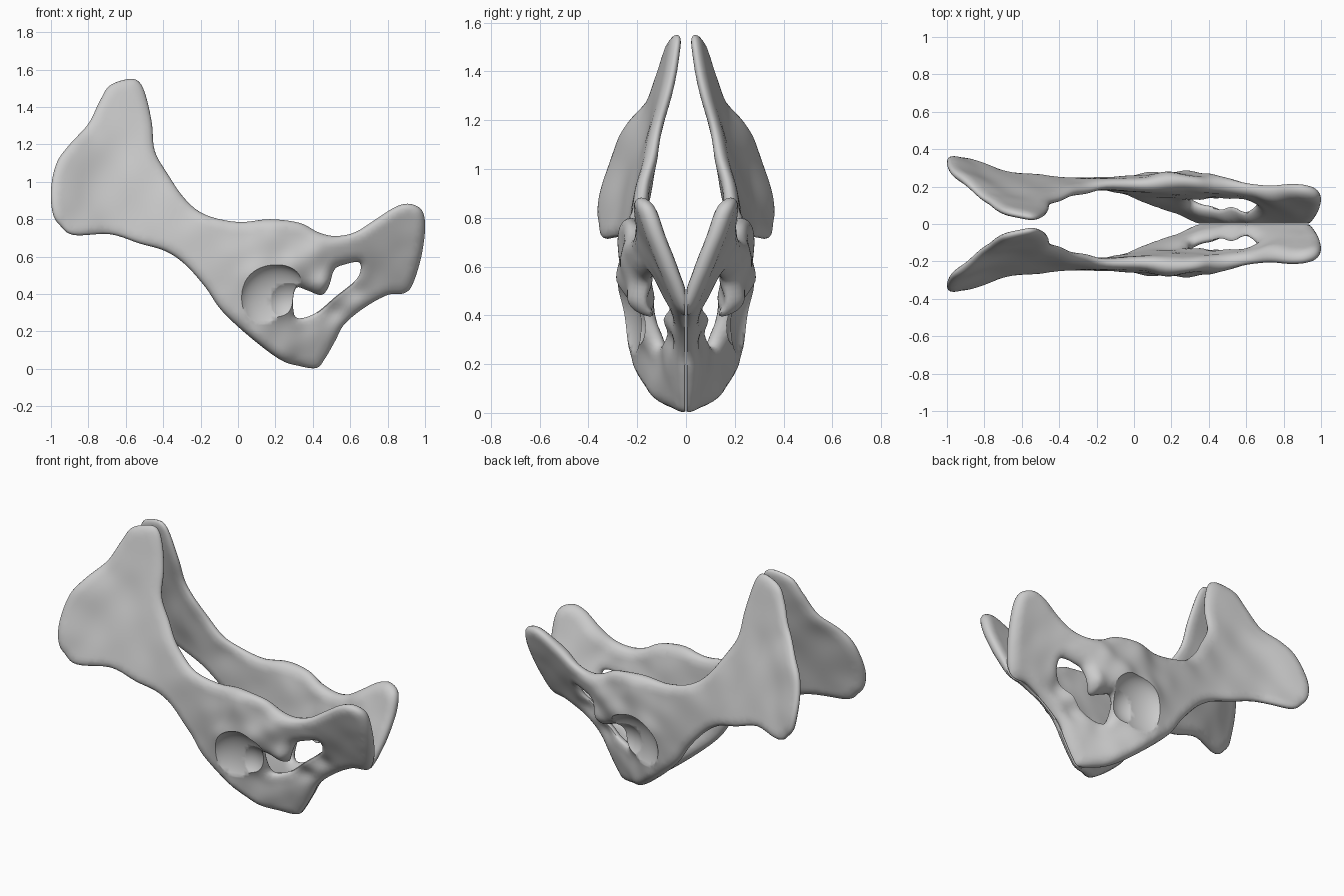
import bpy, bmesh, math
from mathutils import Vector, Matrix
from mathutils.geometry import delaunay_2d_cdt, intersect_point_line

cube = bpy.data.objects.get("Cube")
if cube:
    bpy.data.objects.remove(cube, do_unlink=True)

# Side outline of one hip bone (x, z), wing first, then lower edge, rear end and upper edge
OUTLINE = [
    (-.58, 1.55), (-.685, 1.515), (-.74, 1.43), (-.8, 1.31), (-.9, 1.2), (-.97, 1.1),
    (-1, .96), (-.99, .83), (-.95, .765), (-.877, .715), (-.685, .72), (-.525, .67),
    (-.39, .63), (-.285, .56), (-.177, .44), (-.086, .31), (.064, .17), (.224, .05),
    (.33, .015), (.42, .005), (.465, .055), (.52, .15), (.57, .24), (.68, .33),
    (.8, .395), (.89, .405), (.935, .455), (.98, .6), (1, .75), (.985, .845),
    (.92, .882), (.84, .865), (.73, .795), (.625, .73), (.52, .71), (.43, .73),
    (.33, .78), (.17, .8), (0, .785), (-.177, .825), (-.285, .91), (-.375, 1.04),
    (-.445, 1.165), (-.46, 1.31), (-.49, 1.45), (-.525, 1.53)]

# Opening between the lower and rear branches, with the hook of the socket rim
OPENING = [
    (.31, .275), (.295, .375), (.315, .435), (.37, .42), (.445, .395), (.485, .44),
    (.515, .53), (.57, .558), (.645, .57), (.655, .525), (.625, .47), (.52, .385), (.41, .295)]

# Depth guides: x, z, middle of the bone in y, half thickness
WING = [
    (-.6, 1.52, .05, .024), (-.74, 1.4, .095, .028), (-.48, 1.35, .067, .026),
    (-.8, 1.28, .14, .026), (-.9, 1.17, .23, .03), (-.65, 1.15, .14, .025),
    (-.44, 1.13, .125, .026), (-.98, .9, .33, .03), (-.75, .95, .225, .025),
    (-.5, .9, .18, .035), (-.9, .74, .33, .03), (-.65, .74, .25, .03),
    (-.3, .9, .18, .03), (-.35, .7, .21, .035)]
BODY = [
    (-.15, .75, .215, .03), (-.15, .5, .215, .035), (0, .6, .215, .045), (.2, .68, .22, .06),
    (.3, .75, .22, .04), (0, .77, .21, .035), (.1, .5, .215, .065), (.3, .54, .215, .07),
    (.42, .6, .21, .055), (.47, .45, .195, .04), (.5, .6, .185, .045), (-.06, .32, .2, .04),
    (.04, .3, .185, .055), (.12, .18, .15, .06), (.2, .38, .2, .065)]
BRANCHES = [
    (.28, .25, .11, .04), (.36, .24, .07, .035), (.25, .1, .1, .05), (.33, .03, .04, .04),
    (.42, .03, .012, .03), (.42, .18, .045, .04), (.53, .2, .012, .035), (.5, .31, .03, .025),
    (.62, .32, .012, .035), (.6, .42, .035, .022), (.71, .5, .07, .03), (.85, .42, .012, .03),
    (.58, .6, .17, .032), (.64, .66, .165, .035), (.75, .73, .15, .045), (.9, .84, .17, .04),
    (.97, .72, .12, .04), (.93, .5, .032, .037), (.95, .6, .073, .04), (.85, .62, .09, .04)]
GUIDES = WING + BODY + BRANCHES
SPACING = .018
ROUNDING = .05
INSETS = (.004, .012, .024)


def smooth_loop(points, steps=5):
    """Closed Catmull-Rom curve through the points."""
    pts = [Vector(p) for p in points]
    loop = []
    for i, b in enumerate(pts):
        a, c, d = pts[i - 1], pts[(i + 1) % len(pts)], pts[(i + 2) % len(pts)]
        for s in range(steps):
            t = s / steps
            loop.append(b + t * .5 * ((c - a) + t * ((2 * a - 5 * b + 4 * c - d)
                                                     + t * (3 * b - a - 3 * c + d))))
    return loop


def inside(p, segments):
    crossings = 0
    for a, b in segments:
        if (a.y > p.y) != (b.y > p.y):
            crossings += p.x < a.x + (p.y - a.y) * (b.x - a.x) / (b.y - a.y)
    return crossings % 2 == 1


def edge_distance(p, segments):
    best = 9
    for a, b in segments:
        q, t = intersect_point_line(p, a, b)
        q = a.lerp(b, min(max(t, 0), 1))
        best = min(best, (p - q).length)
    return best


def depth_at(p):
    """Locally weighted plane fit of the depth guides."""
    m = Matrix(((0, 0, 0),) * 3)
    mid, half = Vector((0, 0, 0)), Vector((0, 0, 0))
    for x, z, y, h in GUIDES:
        row = Vector((1, x - p.x, z - p.y))
        w = 1 / (row.yz.length_squared + .003) ** 2
        for i in range(3):
            m[i] += row * (w * row[i])
        mid += row * (w * y)
        half += row * (w * h)
    inv = m.inverted()
    return (inv @ mid).x, max((inv @ half).x, .015)


# Flat triangulated sheet that follows the outline and the opening
points, edges, segments, loops = [], [], [], []
for loop in (smooth_loop(OUTLINE), smooth_loop(OPENING)):
    start, n = len(points), len(loop)
    loops.append(loop)
    points += loop
    edges += [(start + i, start + (i + 1) % n) for i in range(n)]
    segments += [(loop[i], loop[(i + 1) % n]) for i in range(n)]
rim_count = len(points)
distances = [0] * rim_count

# Rings beside the edges keep the rounding even
for loop in loops:
    for i, p in enumerate(loop):
        along = (loop[(i + 1) % len(loop)] - loop[i - 1]).normalized()
        for inset in INSETS:
            q = p + Vector((-along.y, along.x)) * inset
            if inside(q, segments) and edge_distance(q, segments) > inset * .9:
                points.append(q)
                distances.append(inset)

# Even lattice over the rest
for row in range(int(1.56 / SPACING)):
    for col in range(int(2 / SPACING) + 1):
        p = Vector((-1 + (col + row % 2 * .5) * SPACING, row * SPACING))
        if inside(p, segments):
            d = edge_distance(p, segments)
            if d > INSETS[-1] + SPACING * .6:
                points.append(p)
                distances.append(d)
sheet, _, tris, origins, _, _ = delaunay_2d_cdt(points, edges, [], 0, 1e-6)

# Two skins share the rim and swell to the local thickness
bm = bmesh.new()
outer, inner = [], []
for p, source in zip(sheet, origins):
    i = source[0]
    mid, half = depth_at(p)
    k = min(distances[i] / ROUNDING, 1)
    swell = half * math.sqrt(1 - (1 - k) ** 2)
    outer.append(bm.verts.new((p.x, max(mid + swell, .006), p.y)))
    inner.append(outer[-1] if i < rim_count
                 else bm.verts.new((p.x, max(mid - swell, .002), p.y)))
for tri in tris:
    centre = sum((sheet[i] for i in tri), Vector((0, 0))) / 3
    if inside(centre, segments):
        for skin, order in ((outer, tri), (inner, tri[::-1])):
            corners = [skin[i] for i in order]
            if not bm.faces.get(corners):
                bm.faces.new(corners)
bmesh.ops.delete(bm, geom=[v for v in bm.verts if not v.link_faces], context='VERTS')
bmesh.ops.recalc_face_normals(bm, faces=bm.faces)
mesh = bpy.data.meshes.new("hip_bones")
bm.to_mesh(mesh)
bm.free()
bones = bpy.data.objects.new("hip_bones", mesh)
bpy.context.collection.objects.link(bones)

# Bone colour
bone = bpy.data.materials.new("bone_grey")
bone.use_nodes = True
colour = (.6, .6, .6, 1)
bone.diffuse_color = colour
bone.node_tree.nodes["Principled BSDF"].inputs["Base Color"].default_value = colour
mesh.materials.append(bone)

# Hip socket carved from the outer side: a shallow crescent face, then a deeper floor
for radius, x, z, squash in ((.2, .2, .36, .56), (.135, .25, .36, 1)):
    bpy.ops.mesh.primitive_uv_sphere_add(segments=48, ring_count=24, radius=radius,
                                         location=(x, .295, z))
    cutter = bpy.context.object
    cutter.name = "socket_cutter"
    cutter.hide_render = True
    cutter.scale.y = squash
    cutter.data.materials.append(bone)
    carve = bones.modifiers.new("socket", 'BOOLEAN')
    carve.operation, carve.object, carve.solver = 'DIFFERENCE', cutter, 'EXACT'
    bpy.ops.object.select_all(action='DESELECT')
    bones.select_set(True)
    bpy.context.view_layer.objects.active = bones
    bpy.ops.object.modifier_apply(modifier=carve.name)
    bpy.data.objects.remove(cutter, do_unlink=True)

# Matching bone on the other side
mirror = bones.modifiers.new("other_side", 'MIRROR')
mirror.use_axis = (False, True, False)
mirror.use_mirror_merge = False
bpy.ops.object.modifier_apply(modifier=mirror.name)
bpy.ops.object.shade_smooth_by_angle(angle=math.radians(50))
